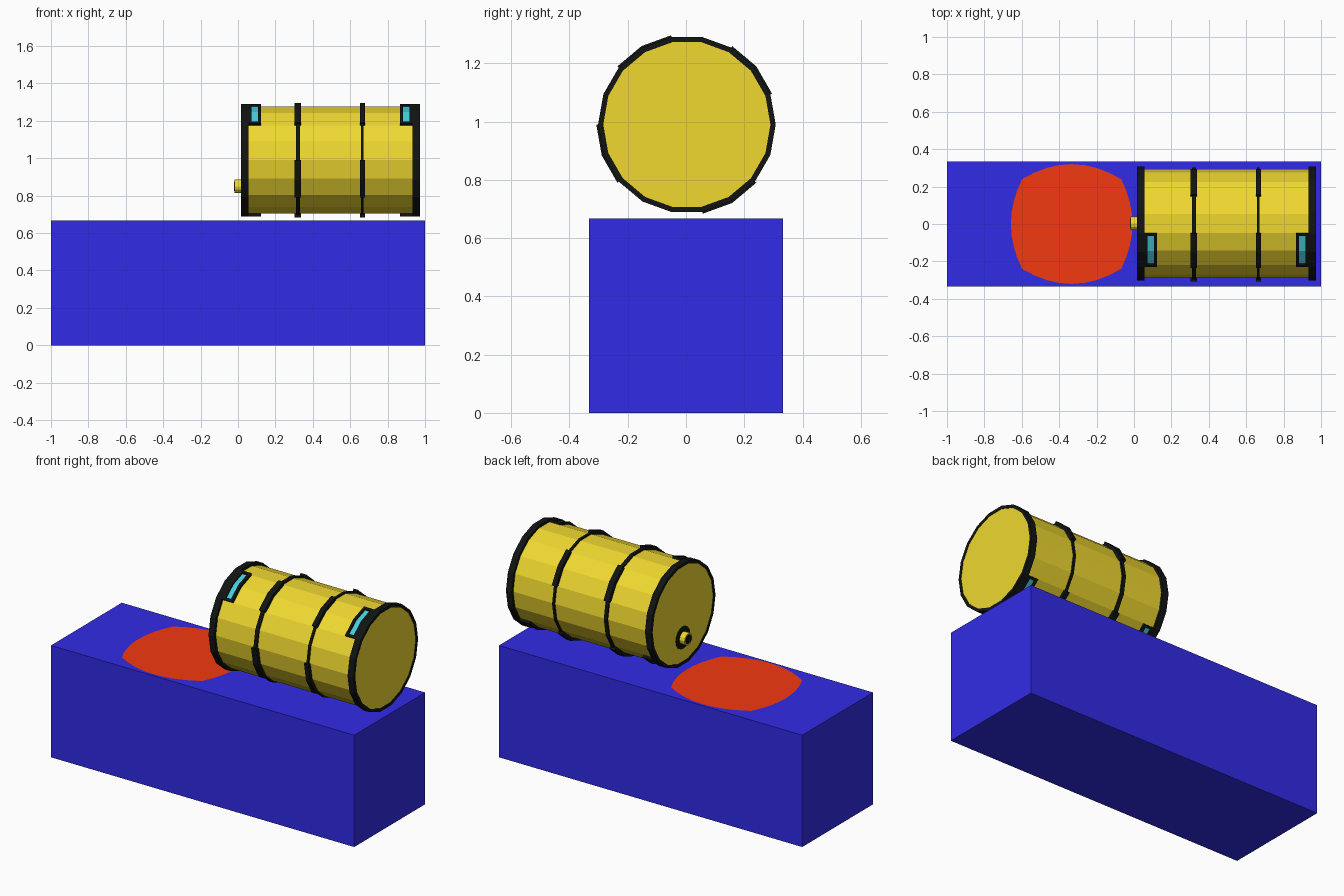
import bpy
from math import sin, cos, radians, floor

if "Cube" in bpy.data.objects:
    bpy.data.objects.remove(bpy.data.objects["Cube"])

CY, CZ, STEP = 0.003, 0.99, 20  # barrel axis, degrees per barrel side (18 sides)


def material(name, rgb):
    m = bpy.data.materials.new(name)
    m.diffuse_color = (*rgb, 1)
    m.use_nodes = True
    m.node_tree.nodes["Principled BSDF"].inputs["Base Color"].default_value = m.diffuse_color
    return m


YELLOW = material("yellow", (0.87, 0.69, 0.03))
BLACK = material("black", (0.006, 0.007, 0.007))
BLUE = material("blue", (0.031, 0.024, 0.79))
RED = material("red", (0.9, 0.042, 0.005))
CYAN = material("cyan", (0.06, 0.62, 0.72))


def mesh_object(name, verts, faces, mat):
    me = bpy.data.meshes.new(name)
    me.from_pydata(verts, [], faces)
    me.materials.append(mat)
    ob = bpy.data.objects.new(name, me)
    bpy.context.collection.objects.link(ob)
    return ob


def on_side(x, r, a):
    """Point on the 18-sided prism of corner radius r at angle a."""
    t = a % STEP - STEP / 2
    rho = r * cos(radians(STEP / 2)) / cos(radians(t))
    return (x, CY + rho * cos(radians(a)), CZ + rho * sin(radians(a)))


def arc(name, x0, x1, r0, r1, a0, a1, mat):
    """Band segment wrapped on the barrel; a full turn closes into a ring."""
    full = a1 - a0 >= 360
    angles = [a0] + [k * STEP for k in range(floor(a0 / STEP) + 1, 40) if k * STEP < a1]
    if not full:
        angles.append(a1)
    n = len(angles)
    verts, faces = [], []
    for a in angles:
        verts += [on_side(x, r, a) for x, r in ((x0, r0), (x1, r0), (x1, r1), (x0, r1))]
    for i in range(n if full else n - 1):
        j = (i + 1) % n
        for k in range(4):
            m = (k + 1) % 4
            faces.append((4 * i + k, 4 * i + m, 4 * j + m, 4 * j + k))
    if not full:
        e = 4 * n - 4
        faces += [(3, 2, 1, 0), (e, e + 1, e + 2, e + 3)]
    return mesh_object(name, verts, faces, mat)


def x_cone(name, x0, x1, r0, r1, z, sides, mat):
    """Prism or cone along x with radius r0 at x0 and r1 at x1."""
    verts = []
    for x, r in ((x0, r0), (x1, r1)):
        for i in range(sides):
            a = radians(360 * i / sides)
            verts.append((x, CY + r * cos(a), z + r * sin(a)))
    faces = []
    for i in range(sides):
        j = (i + 1) % sides
        faces.append((i, j, j + sides, i + sides))
    faces += [tuple(range(sides - 1, -1, -1)), tuple(range(sides, 2 * sides))]
    return mesh_object(name, verts, faces, mat)


# Base block
bpy.ops.mesh.primitive_cube_add(size=1, location=(0, 0, 1 / 3))
block = bpy.context.object
block.name = "base_block"
block.scale = (2, 2 / 3, 2 / 3)
block.data.materials.append(BLUE)

# Red pad on top: four shallow curved sides meeting at corners
pad = []
for q in range(4):
    half, near, bulge = (0.24, 0.265, 0.06) if q % 2 == 0 else (0.265, 0.24, 0.08)
    for i in range(8):
        t = -1 + i / 4
        u, v = near + bulge * (1 - t * t), half * t
        x, y = ((u, v), (-v, u), (-u, -v), (v, -u))[q]
        pad.append((-1 / 3 + x, y, 0.668))
mesh_object("red_pad", pad, [tuple(range(len(pad)))], RED)

# Barrel body
x_cone("barrel_body", 0.02, 0.969, 0.29, 0.29, CZ, 18, YELLOW)

# End rims, each with two framed cyan windows on opposite sides
for end, x0, d in (("left", 0.017, 1), ("right", 0.972, -1)):
    def band(name, s0, s1, r0, r1, a0, a1, mat):
        lo, hi = sorted((x0 + d * s0, x0 + d * s1))
        arc(f"{end}_{name}", lo, hi, r0, r1, a0, a1, mat)

    band("rim", 0, 0.038, 0.287, 0.305, 0, 360, BLACK)
    for a in (100, 280):
        band("window_inner_frame", 0.038, 0.056, 0.286, 0.305, a, a + 40, BLACK)
        band("window_outer_frame", 0.09, 0.106, 0.286, 0.305, a, a + 40, BLACK)
        band("window_upper_frame", 0.056, 0.09, 0.286, 0.305, a, a + 3, BLACK)
        band("window_lower_frame", 0.056, 0.09, 0.286, 0.305, a + 37, a + 40, BLACK)
        band("window", 0.056, 0.09, 0.286, 0.297, a + 3, a + 37, CYAN)

# Hoops with four thicker clamps
for name, x, w in (("left_hoop", 0.32, 0.011), ("right_hoop", 0.665, 0.007)):
    arc(name, x - w, x + w, 0.285, 0.299, 0, 360, BLACK)
    for a in (20, 100, 180, 280):
        arc(name + "_clamp", x - w - 0.007, x + w + 0.007, 0.285, 0.311, a, a + 40, BLACK)

# Bung on the left end
x_cone("bung_seat", 0.016, 0.022, 0.066, 0.066, 0.85, 16, BLACK)
x_cone("bung", -0.018, 0.018, 0.036, 0.036, 0.85, 12, YELLOW)
x_cone("bung_tip", -0.022, -0.017, 0.024, 0.028, 0.85, 12, BLACK)
